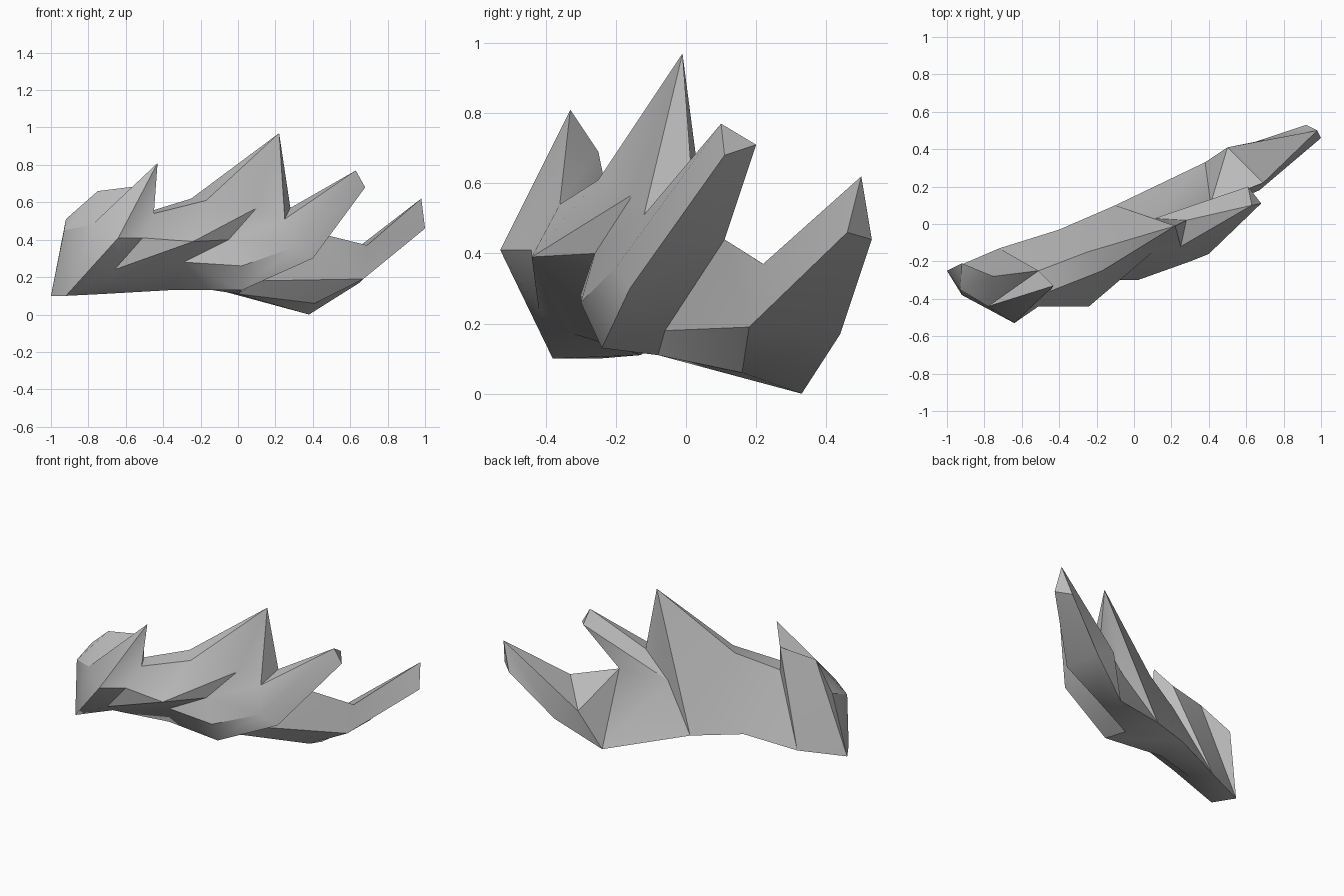
import bpy
import bmesh
import math

cube = bpy.data.objects.get("Cube")
if cube:
    bpy.data.objects.remove(cube, do_unlink=True)

# One plain grey
grey = bpy.data.materials.new("stone_grey")
grey.use_nodes = True
colour = (0.5, 0.5, 0.5, 1)
grey.diffuse_color = colour
grey.node_tree.nodes["Principled BSDF"].inputs["Base Color"].default_value = colour

bm = bmesh.new()
verts = {}


def points(**coords):
    """Add named corner points."""
    for name, co in coords.items():
        verts[name] = bm.verts.new(co)


def skin(*faces):
    """Stretch faces over named corner points."""
    for face in faces:
        bm.faces.new([verts[n] for n in face.split()])


# Lower rear edge, running from the blunt end to the long end prong
points(heel=(-1, -0.25, 0.1), low1=(-0.72, -0.13, 0.11), low2=(-0.4, -0.03, 0.17),
       low3=(-0.1, 0.1, 0.13), keel=(0.38, 0.33, 0), low4=(0.65, 0.44, 0.17))

# Upper edge with the tall peak
points(end=(-0.92, -0.21, 0.51), shoulder=(-0.75, -0.28, 0.66), brow=(-0.51, -0.25, 0.69),
       notch=(-0.51, -0.25, 0.54), crest=(-0.25, -0.15, 0.62), peak=(0.22, -0.01, 0.97))

# Front of the body: ridge and lower edge
points(rim=(-0.17, -0.25, 0.61), ridge=(-0.24, -0.44, 0.39), swell=(0.1, -0.15, 0.57),
       fold=(-0.66, -0.42, 0.24), foot1=(-0.69, -0.32, 0.17), foot2=(-0.37, -0.19, 0.13))

# Blade at the blunt end
points(blade=(-0.43, -0.33, 0.81), edge=(-0.64, -0.53, 0.41), toe=(-0.92, -0.38, 0.1),
       side=(-0.93, -0.35, 0.45), cheek=(-0.78, -0.44, 0.48),
       root1=(-0.45, -0.36, 0.54), root2=(-0.51, -0.44, 0.41))

# Middle prong
points(m_start=(-0.29, -0.3, 0.28), m_top1=(-0.05, -0.26, 0.4), m_top2=(0.25, -0.12, 0.51),
       m_low=(0.02, -0.3, 0.26), m_mid=(0.3, -0.2, 0.36), m_under=(0.02, -0.24, 0.13),
       m_belly=(0.4, -0.16, 0.3), m_back1=(0.28, 0.02, 0.57), m_back2=(0.11, 0.03, 0.41),
       m_crotch=(0.41, 0.11, 0.44), m_tip1=(0.63, 0.1, 0.77), m_tip2=(0.61, 0.2, 0.71),
       m_tip3=(0.68, 0.11, 0.68))

# End prong
points(e_in=(0.11, -0.06, 0.18), e_root=(0, -0.08, 0.11), e_belly=(0.41, 0.16, 0.06),
       e_bend=(0.67, 0.18, 0.19), e_valley=(0.69, 0.22, 0.37), e_hump=(0.5, 0.41, 0.25),
       e_tip1=(0.98, 0.5, 0.62), e_tip2=(0.92, 0.53, 0.44), e_tip3=(1, 0.46, 0.46))

# Rear wall
skin("heel end shoulder", "heel shoulder low1", "low1 shoulder brow", "low1 brow notch",
     "low1 notch low2", "low2 notch crest", "low2 crest low3", "crest peak low3",
     "peak m_back1 m_back2", "peak m_back2 low3", "low3 m_back2 keel",
     "m_back2 m_crotch keel", "m_crotch e_hump keel", "m_crotch e_valley e_hump",
     "keel e_hump low4", "e_valley e_tip1 e_hump", "e_hump e_tip1 low4",
     "low4 e_tip1 e_tip2")

# Blunt end and blade
skin("side end heel", "side shoulder end", "cheek shoulder side", "cheek side toe",
     "toe side heel", "cheek toe edge", "cheek edge blade", "cheek blade brow",
     "cheek brow shoulder", "notch brow blade root1", "blade root1 root2 edge",
     "edge root2 fold toe")

# Body front
skin("notch crest rim root1", "crest rim peak", "root1 rim ridge root2",
     "root2 ridge fold", "fold toe foot1", "fold ridge foot1", "ridge m_start foot1",
     "m_start foot2 foot1", "ridge m_top1 m_start", "ridge m_top1 swell",
     "m_top1 m_top2 swell", "swell m_top2 peak", "ridge swell rim", "swell peak rim",
     "peak m_top2 m_back1")

# Underside
skin("toe foot1 low1 heel", "foot1 foot2 low2 low1", "m_start m_low m_under foot2",
     "foot2 m_under low2", "m_under e_root low3 low2", "e_root keel low3")

# Middle prong sides and tip
skin("m_start m_top1 m_low", "m_low m_top1 m_mid", "m_top1 m_top2 m_tip1 m_mid",
     "m_low m_mid m_belly m_under", "m_mid m_tip1 m_tip3 m_belly",
     "m_top2 m_tip1 m_back1", "m_back1 m_tip1 m_tip2 m_back2",
     "m_back2 m_tip2 m_crotch", "m_tip1 m_tip2 m_tip3",
     "m_tip3 m_tip2 m_crotch m_belly", "m_belly m_crotch e_in",
     "m_under m_belly e_in e_root")

# End prong sides and tip
skin("m_crotch e_valley e_bend e_in", "e_valley e_tip1 e_tip3 e_bend",
     "e_tip1 e_tip2 e_tip3", "low4 e_tip2 e_tip3 e_bend",
     "e_belly keel low4 e_bend", "e_in e_root e_belly e_bend", "e_root e_belly keel")

bmesh.ops.triangulate(bm, faces=[f for f in bm.faces if len(f.verts) > 3])
bmesh.ops.recalc_face_normals(bm, faces=bm.faces[:])

mesh = bpy.data.meshes.new("pronged_shard")
bm.to_mesh(mesh)
bm.free()
mesh.materials.append(grey)
shard = bpy.data.objects.new("pronged_shard", mesh)
bpy.context.scene.collection.objects.link(shard)

# Soft ridges, sharp outer edges
bpy.ops.object.select_all(action='DESELECT')
bpy.context.view_layer.objects.active = shard
shard.select_set(True)
bpy.ops.object.shade_smooth_by_angle(angle=math.radians(35))
